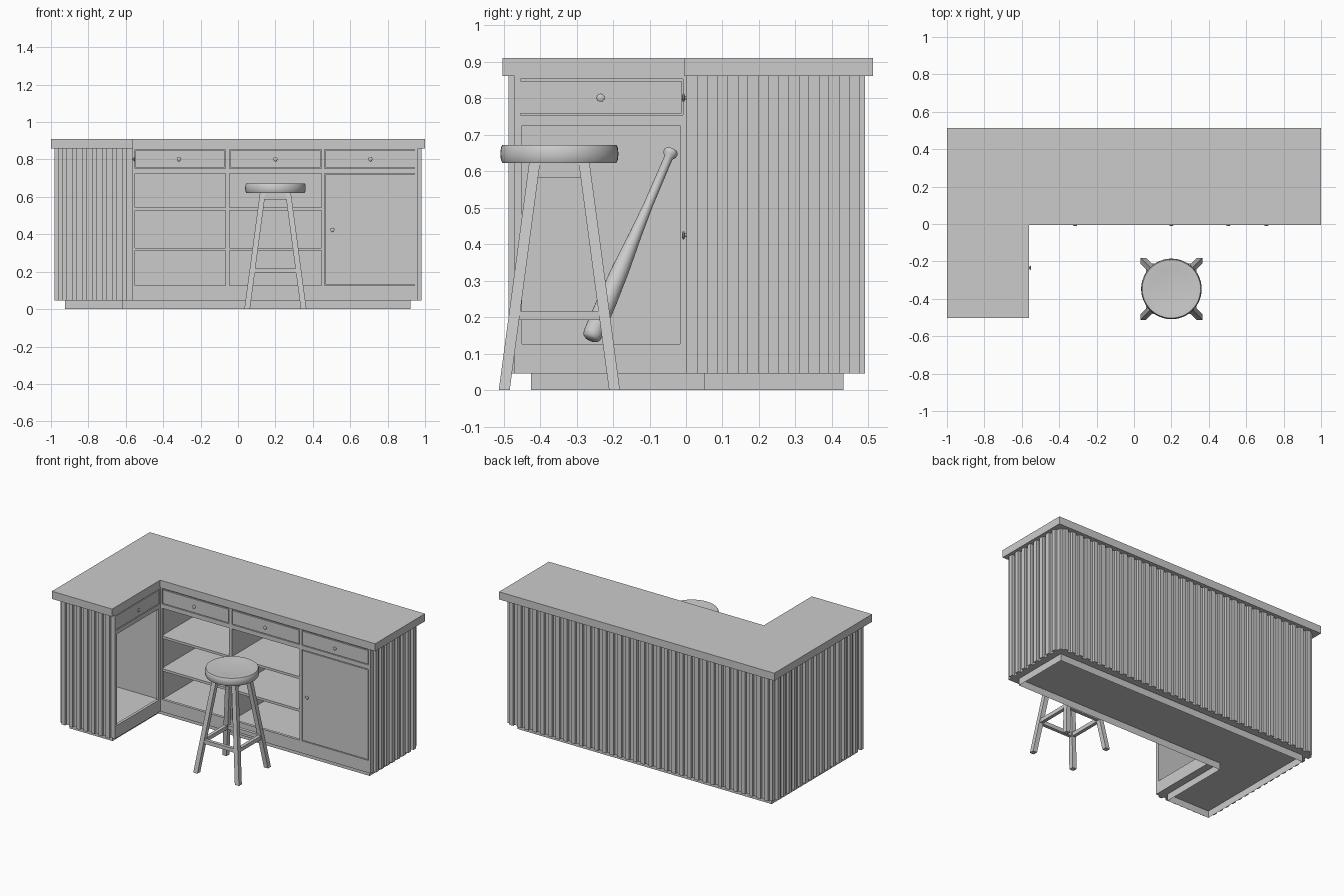
import bpy, bmesh, math
from mathutils import Vector, Matrix

if "Cube" in bpy.data.objects:
    bpy.data.objects.remove(bpy.data.objects["Cube"])


def make(name, bm):
    bmesh.ops.recalc_face_normals(bm, faces=bm.faces)
    me = bpy.data.meshes.new(name)
    bm.to_mesh(me)
    bm.free()
    ob = bpy.data.objects.new(name, me)
    bpy.context.collection.objects.link(ob)
    return ob


def boxes(name, items):
    """One object from boxes given as (x0, x1, y0, y1, z0, z1)."""
    bm = bmesh.new()
    for x0, x1, y0, y1, z0, z1 in items:
        m = Matrix.Translation(((x0 + x1) / 2, (y0 + y1) / 2, (z0 + z1) / 2))
        m = m @ Matrix.Diagonal((x1 - x0, y1 - y0, z1 - z0, 1))
        bmesh.ops.create_cube(bm, size=1, matrix=m)
    return make(name, bm)


def prism(name, outline, z0, z1, caps=True):
    """Upright prism; without caps only the side walls are made."""
    bm = bmesh.new()
    lo = [bm.verts.new((x, y, z0)) for x, y in outline]
    hi = [bm.verts.new((x, y, z1)) for x, y in outline]
    n = len(outline)
    for i in range(n):
        j = (i + 1) % n
        bm.faces.new((lo[i], lo[j], hi[j], hi[i]))
    if caps:
        bm.faces.new(lo)
        bm.faces.new(hi)
    return make(name, bm)


def lathe(name, profile, origin, axis=(0, 0, 1), n=32):
    """Revolve (radius, height) points around an axis through origin."""
    bm = bmesh.new()
    vs = [bm.verts.new((r, 0, h)) for r, h in profile]
    es = [bm.edges.new(p) for p in zip(vs, vs[1:])]
    bmesh.ops.spin(bm, geom=vs + es, cent=(0, 0, 0), axis=(0, 0, 1),
                   angle=2 * math.pi, steps=n, use_duplicate=False)
    bmesh.ops.remove_doubles(bm, verts=bm.verts, dist=1e-5)
    rot = Vector((0, 0, 1)).rotation_difference(Vector(axis)).to_matrix().to_4x4()
    bm.transform(Matrix.Translation(origin) @ rot)
    ob = make(name, bm)
    bpy.ops.object.select_all(action='DESELECT')
    ob.select_set(True)
    bpy.context.view_layer.objects.active = ob
    bpy.ops.object.shade_smooth_by_angle(angle=math.radians(40))
    return ob


WX = -0.564           # wing front plane
FY = 0.002            # main front plane
Z0, Z1 = 0.045, 0.86  # cabinet bottom and top

# worktop, and a plinth that is open underneath
prism("worktop", [(-1, -0.503), (-0.562, -0.503), (-0.562, -0.005), (1, -0.005),
                  (1, 0.512), (-1, 0.512)], Z1, 0.91)
prism("plinth", [(-0.925, -0.425), (-0.614, -0.425), (-0.614, 0.05), (0.922, 0.05),
                 (0.922, 0.432), (-0.925, 0.432)], 0, Z0, caps=False)

# cabinet shell, floor, ceiling under the drawers, dividers
boxes("outer_walls", [
    (-0.962, -0.945, -0.47, 0.475, Z0, Z1), (-0.945, 0.945, 0.458, 0.475, Z0, Z1),
    (0.945, 0.963, FY, 0.475, Z0, Z1), (-0.945, WX, -0.47, -0.453, Z0, Z1)])
inner = [(-0.945, -0.453), (-0.568, -0.453), (-0.568, 0.004), (0.945, 0.004),
         (0.945, 0.458), (-0.945, 0.458)]
prism("cabinet_floor", inner, Z0, 0.122)
prism("drawer_floor", inner, 0.728, 0.745)
boxes("dividers", [
    (-0.945, WX - 0.003, 0.0, 0.016, 0.122, Z1), (-0.575, -0.558, 0.01, 0.458, 0.122, Z1),
    (-0.065, -0.047, 0.01, 0.458, 0.122, Z1), (0.447, 0.463, 0.01, 0.458, 0.122, Z1)])
boxes("shelves", [(-0.558, 0.447, 0.003, 0.458, z, z + 0.016) for z in (0.312, 0.526)])

# face frames around drawers and openings
bays = [(-0.552, -0.067), (-0.045, 0.447), (0.463, 0.949)]
rails = [(Z0, 0.126), (0.725, 0.753), (0.852, Z1)]
edges = [WX] + [v for b in bays for v in b] + [0.963]
frame = [(a, b, FY, 0.02, Z0, Z1) for a, b in zip(edges[::2], edges[1::2])]
frame += [(a, b, FY, 0.02, z0, z1) for a, b in bays for z0, z1 in rails]
boxes("main_face_frame", frame)
wing = [(WX - 0.018, WX, a, b, Z0, Z1) for a, b in ((-0.47, -0.458), (-0.008, FY))]
wing += [(WX - 0.018, WX, -0.458, -0.008, z0, z1) for z0, z1 in rails]
wing += [(WX - 0.018, WX, a, b, 0.126, 0.725) for a, b in ((-0.458, -0.449), (-0.017, -0.008))]
boxes("wing_face_frame", wing)

# drawer fronts and door, set into the frames with a small gap
G = 0.005
for i, (a, b) in enumerate(bays):
    boxes(f"drawer_front_{i + 1}", [(a + G, b - G, FY, 0.025, 0.753 + G, 0.852 - G)])
boxes("wing_drawer_front", [(WX - 0.023, WX, -0.458 + G, -0.008 - G, 0.753 + G, 0.852 - G)])
boxes("door", [(bays[2][0] + G, bays[2][1] - G, FY, 0.025, 0.126 + G, 0.725 - G)])

# knobs
KNOB = [(0, 0), (0.005, 0), (0.005, 0.005), (0.011, 0.007), (0.011, 0.010), (0.007, 0.013), (0, 0.013)]
for i, (x, z) in enumerate([(-0.315, 0.801), (0.2, 0.801), (0.708, 0.801), (0.505, 0.424)]):
    lathe(f"knob_{i + 1}", KNOB, (x, FY, z), (0, -1, 0), 16)
lathe("wing_knob", KNOB, (WX, -0.234, 0.801), (1, 0, 0), 16)


# vertical slats on all outside walls, stopping short of the corners
def spans(a, b, n):
    """n evenly spaced strips from a to b with equal gaps."""
    w = (b - a) / (2 * n - 1)
    return [(a + 2 * i * w, a + (2 * i + 1) * w) for i in range(n)]


boxes("back_slats", [(a, b, 0.47, 0.491, Z0, Z1) for a, b in spans(-0.94, 0.94, 34)])
boxes("left_slats", [(-0.981, -0.955, a, b, Z0, Z1) for a, b in spans(-0.443, 0.448, 16)])
boxes("right_slats", [(0.955, 0.981, a, b, Z0, Z1) for a, b in spans(0.031, 0.448, 8)])
boxes("wing_end_slats", [(a, b, -0.486, -0.465, Z0, Z1) for a, b in spans(-0.942, -0.594, 7)])

# stool seat with a slightly dished top
SC = Vector((0.2, -0.347, 0))
lathe("seat", [(0, 0.622), (0.156, 0.622), (0.160, 0.630), (0.162, 0.647), (0.160, 0.664),
               (0.156, 0.672), (0.145, 0.672), (0.11, 0.668), (0.05, 0.665), (0, 0.664)], SC, n=48)

# splayed square legs
HB, HT, ZT, R = 0.151, 0.0675, 0.625, 0.015
for i, (sx, sy) in enumerate([(-1, -1), (1, -1), (1, 1), (-1, 1)]):
    bm = bmesh.new()
    rings = []
    for h, z in ((HB, 0), (HT, ZT)):
        c = SC + Vector((sx * h, sy * h, z))
        rings.append([bm.verts.new(c + Vector((dx, dy, 0)))
                      for dx, dy in ((R, R), (-R, R), (-R, -R), (R, -R))])
    bm.faces.new(rings[0])
    bm.faces.new(rings[1])
    for k in range(4):
        j = (k + 1) % 4
        bm.faces.new((rings[0][k], rings[0][j], rings[1][j], rings[1][k]))
    make(f"stool_leg_{i + 1}", bm)

# lower rungs and top apron
for name, z0, z1, t in (("stool_rungs", 0.192, 0.217, 0.011), ("stool_apron", 0.583, 0.623, 0.009)):
    h = HB + (HT - HB) * (z0 + z1) / 2 / ZT
    cx, cy = SC.x, SC.y
    ring = [(cx - h, cx + h, cy + s * h - t, cy + s * h + t, z0, z1) for s in (-1, 1)]
    ring += [(cx + s * h - t, cx + s * h + t, cy - h, cy + h, z0, z1) for s in (-1, 1)]
    boxes(name, ring)

# bat leaning inside the wing
lo, hi = Vector((-0.75, -0.262, 0.137)), Vector((-0.925, -0.039, 0.658))
L = (hi - lo).length
lathe("bat", [(0, 0), (0.016, 0.002), (0.024, 0.008), (0.027, 0.02), (0.027, 0.12), (0.024, 0.22),
              (0.017, 0.33), (0.013, 0.42), (0.012, L - 0.025), (0.019, L - 0.015),
              (0.020, L - 0.006), (0.016, L), (0, L)], lo, hi - lo, 24)
